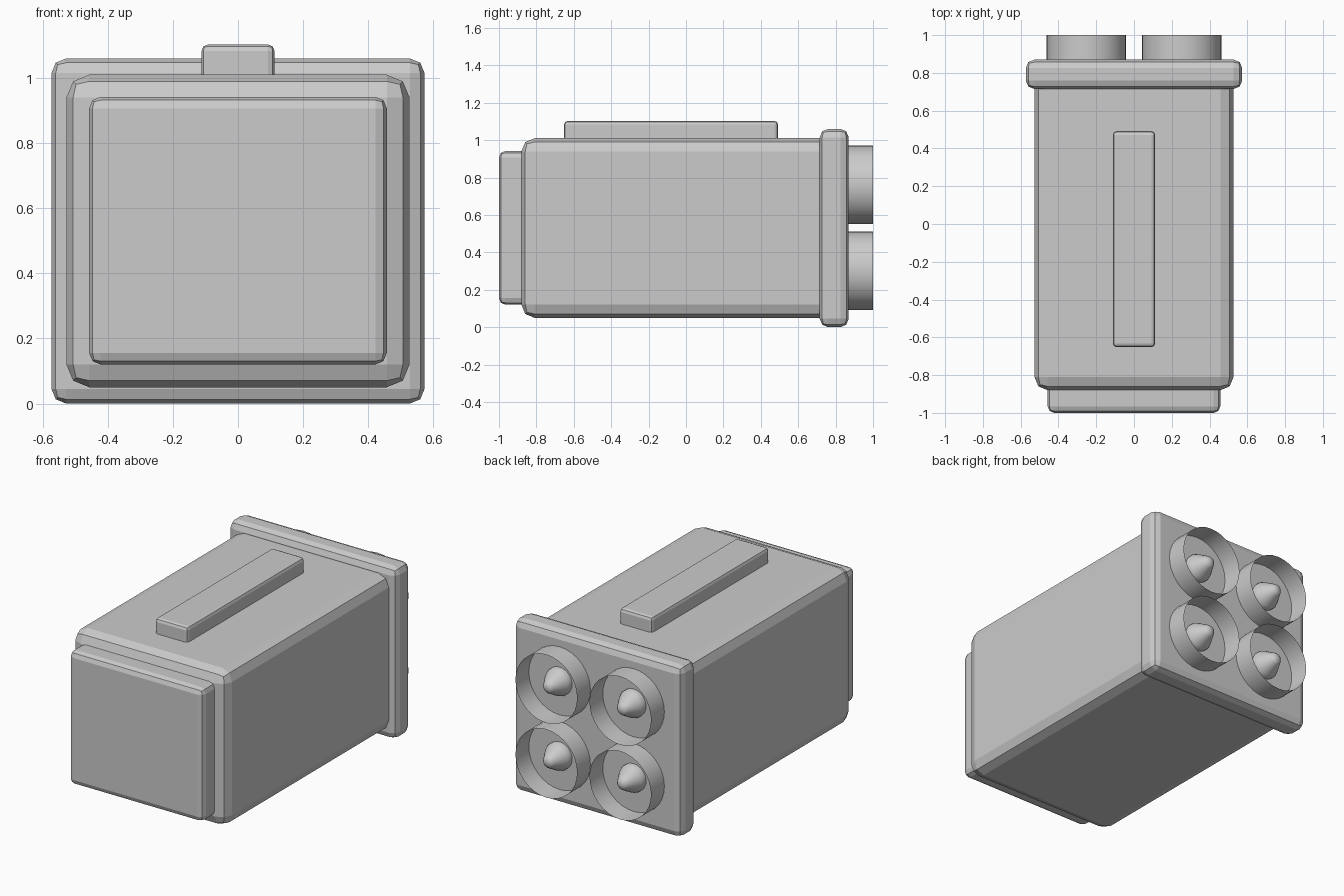
import bpy, bmesh, math
from mathutils import Matrix, Vector

if "Cube" in bpy.data.objects:
    bpy.data.objects.remove(bpy.data.objects["Cube"])


def add_object(name, bm):
    mesh = bpy.data.meshes.new(name)
    bm.to_mesh(mesh)
    bm.free()
    obj = bpy.data.objects.new(name, mesh)
    bpy.context.collection.objects.link(obj)
    return obj


def bevelled_box(name, low, high, width):
    low, high = Vector(low), Vector(high)
    bm = bmesh.new()
    bmesh.ops.create_cube(bm, size=1)
    bmesh.ops.scale(bm, vec=high - low, verts=bm.verts)
    bmesh.ops.translate(bm, vec=(low + high) / 2, verts=bm.verts)
    obj = add_object(name, bm)
    mod = obj.modifiers.new("Bevel", 'BEVEL')
    mod.width = width
    mod.segments = 2
    return obj


def lathe_y(name, profile, centre, steps=32):
    """Revolve (radius, depth) points about an axis pointing along +y."""
    bm = bmesh.new()
    verts = [bm.verts.new((r, d, 0)) for r, d in profile]
    edges = [bm.edges.new(pair) for pair in zip(verts, verts[1:])]
    bmesh.ops.spin(bm, geom=verts + edges, cent=(0, 0, 0), axis=(0, 1, 0),
                   angle=math.tau, steps=steps)
    bmesh.ops.remove_doubles(bm, verts=bm.verts, dist=0.0005)
    bmesh.ops.recalc_face_normals(bm, faces=bm.faces)
    bm.transform(Matrix.Translation(centre))
    obj = add_object(name, bm)
    bpy.ops.object.select_all(action='DESELECT')
    obj.select_set(True)
    bpy.context.view_layer.objects.active = obj
    bpy.ops.object.shade_smooth_by_angle(angle=math.radians(40))
    return obj


# Housing, front cover, rear flange and top rail
bevelled_box("housing", (-0.527, -0.88, 0.05), (0.527, 0.83, 1.01), 0.07)
bevelled_box("front_cover", (-0.457, -1.0, 0.12), (0.457, -0.8, 0.942), 0.035)
bevelled_box("rear_flange", (-0.573, 0.715, 0.0), (0.573, 0.87, 1.06), 0.045)
bevelled_box("top_rail", (-0.112, -0.652, 0.96), (0.112, 0.492, 1.103), 0.02)

# Four thin open launch tubes, each with a blunt cone inside
tube = [(0.21, -0.01), (0.21, 0.13)]
cone = [(0.085, -0.01), (0.085, 0.018), (0.078, 0.035), (0.037, 0.107),
        (0.026, 0.12), (0.0, 0.126)]
for side, x in (("left", -0.252), ("right", 0.252)):
    for level, z in (("lower", 0.302), ("upper", 0.762)):
        lathe_y(f"tube_{level}_{side}", tube, (x, 0.87, z))
        lathe_y(f"cone_{level}_{side}", cone, (x, 0.87, z))
